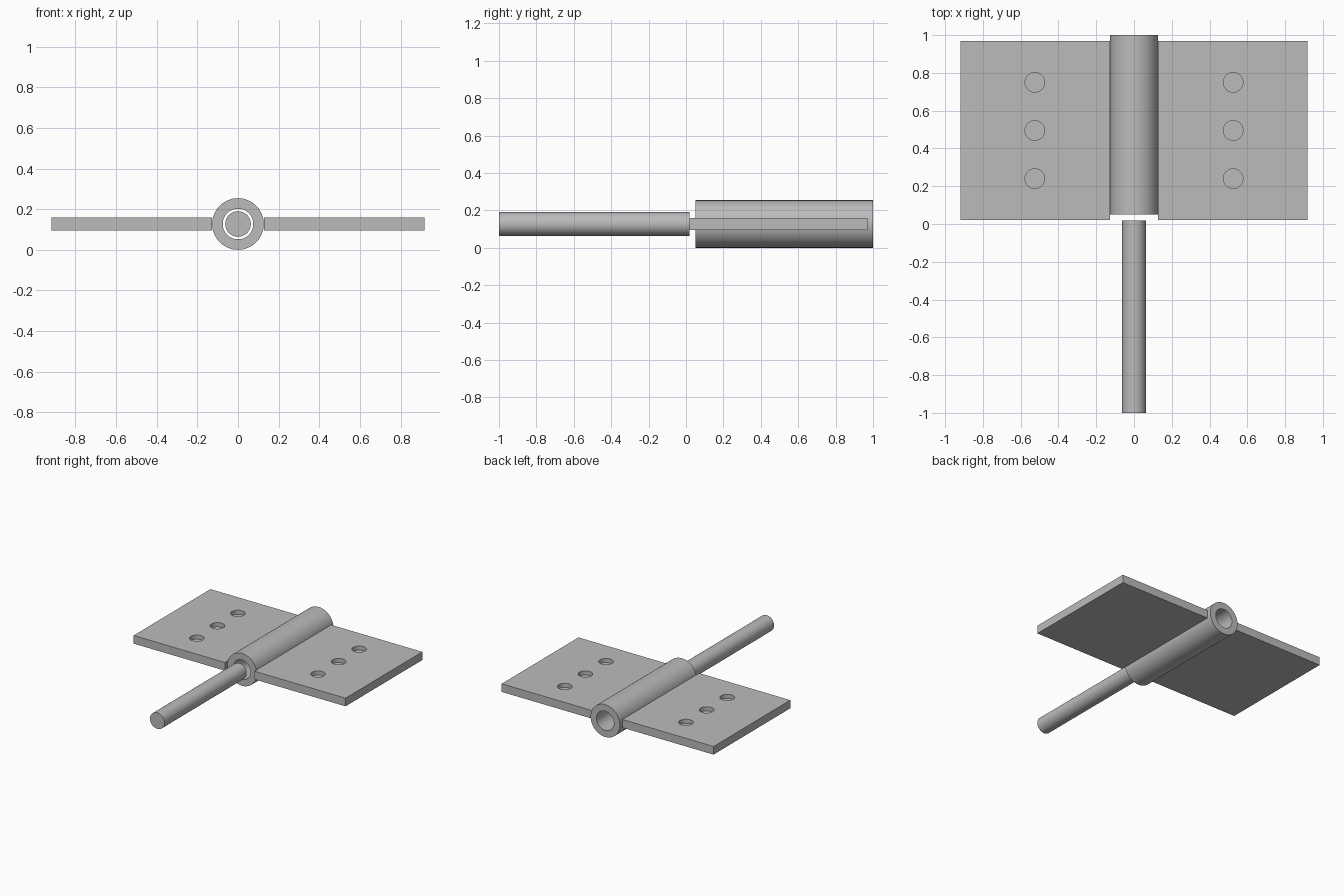
import bpy
import bmesh
from math import radians
from mathutils import Matrix

cube = bpy.data.objects.get("Cube")
if cube:
    bpy.data.objects.remove(cube, do_unlink=True)

AXIS_Z = 0.127        # height of the hinge axis
SEGMENTS = 64

steel = bpy.data.materials.new("plain_grey_steel")
steel.use_nodes = True
GREY = (0.5, 0.5, 0.5, 1)
steel.diffuse_color = GREY
steel.node_tree.nodes["Principled BSDF"].inputs["Base Color"].default_value = GREY


def add_object(name, bm, smooth=False):
    """Turn a bmesh into a finished object."""
    bmesh.ops.recalc_face_normals(bm, faces=bm.faces[:])
    mesh = bpy.data.meshes.new(name)
    bm.to_mesh(mesh)
    bm.free()
    mesh.materials.append(steel)
    obj = bpy.data.objects.new(name, mesh)
    bpy.context.collection.objects.link(obj)
    bpy.ops.object.select_all(action="DESELECT")
    obj.select_set(True)
    bpy.context.view_layer.objects.active = obj
    if smooth:
        bpy.ops.object.shade_smooth_by_angle(angle=radians(35))
    return obj


def lathe(name, profile):
    """Revolve a closed (radius, y) profile about the hinge axis."""
    bm = bmesh.new()
    verts = [bm.verts.new((r, y, AXIS_Z)) for r, y in profile]
    edges = [bm.edges.new((a, b)) for a, b in zip(verts, verts[1:])]
    if profile[0][0] > 0:
        edges.append(bm.edges.new((verts[-1], verts[0])))
    bmesh.ops.spin(bm, geom=verts + edges, cent=(0, 0, AXIS_Z), axis=(0, 1, 0),
                   angle=radians(360), steps=SEGMENTS, use_merge=False)
    bmesh.ops.remove_doubles(bm, verts=bm.verts[:], dist=0.0001)
    return add_object(name, bm, smooth=True)


def leaf(name, side):
    """Flat leaf with three blind screw holes sunk into its top."""
    inner, outer, front, back = 0.128, 0.918, 0.02, 0.97
    bottom, top, floor = 0.096, 0.16, 0.128
    bm = bmesh.new()
    place = (Matrix.Translation((side * (inner + outer) / 2, (front + back) / 2, (bottom + top) / 2))
             @ Matrix.Diagonal((outer - inner, back - front, top - bottom, 1)))
    bmesh.ops.create_cube(bm, size=1, matrix=place)
    plate = add_object(name, bm)

    bm = bmesh.new()
    for y in (0.24, 0.495, 0.75):
        bmesh.ops.create_cone(bm, cap_ends=True, segments=48, radius1=0.052, radius2=0.052,
                              depth=0.1, matrix=Matrix.Translation((side * 0.525, y, floor + 0.05)))
    cutter = add_object(name + "_cutter", bm)
    cutter.hide_render = True

    cut = plate.modifiers.new("screw_holes", "BOOLEAN")
    cut.operation = "DIFFERENCE"
    cut.solver = "EXACT"
    cut.object = cutter
    bpy.context.view_layer.objects.active = plate
    bpy.ops.object.modifier_apply(modifier=cut.name)
    bpy.data.objects.remove(cutter, do_unlink=True)
    bpy.ops.object.select_all(action="DESELECT")
    plate.select_set(True)
    bpy.ops.object.shade_smooth_by_angle(angle=radians(35))


# Hollow barrel, the pin pulled out in front of it, and the two leaves
lathe("hinge_barrel", [(0.075, 0.05), (0.127, 0.05), (0.127, 1.0), (0.075, 1.0)])
lathe("hinge_pin", [(0, -1.0), (0.063, -1.0), (0.063, 0.018), (0, 0.018)])
leaf("left_leaf", 1)
leaf("right_leaf", -1)
